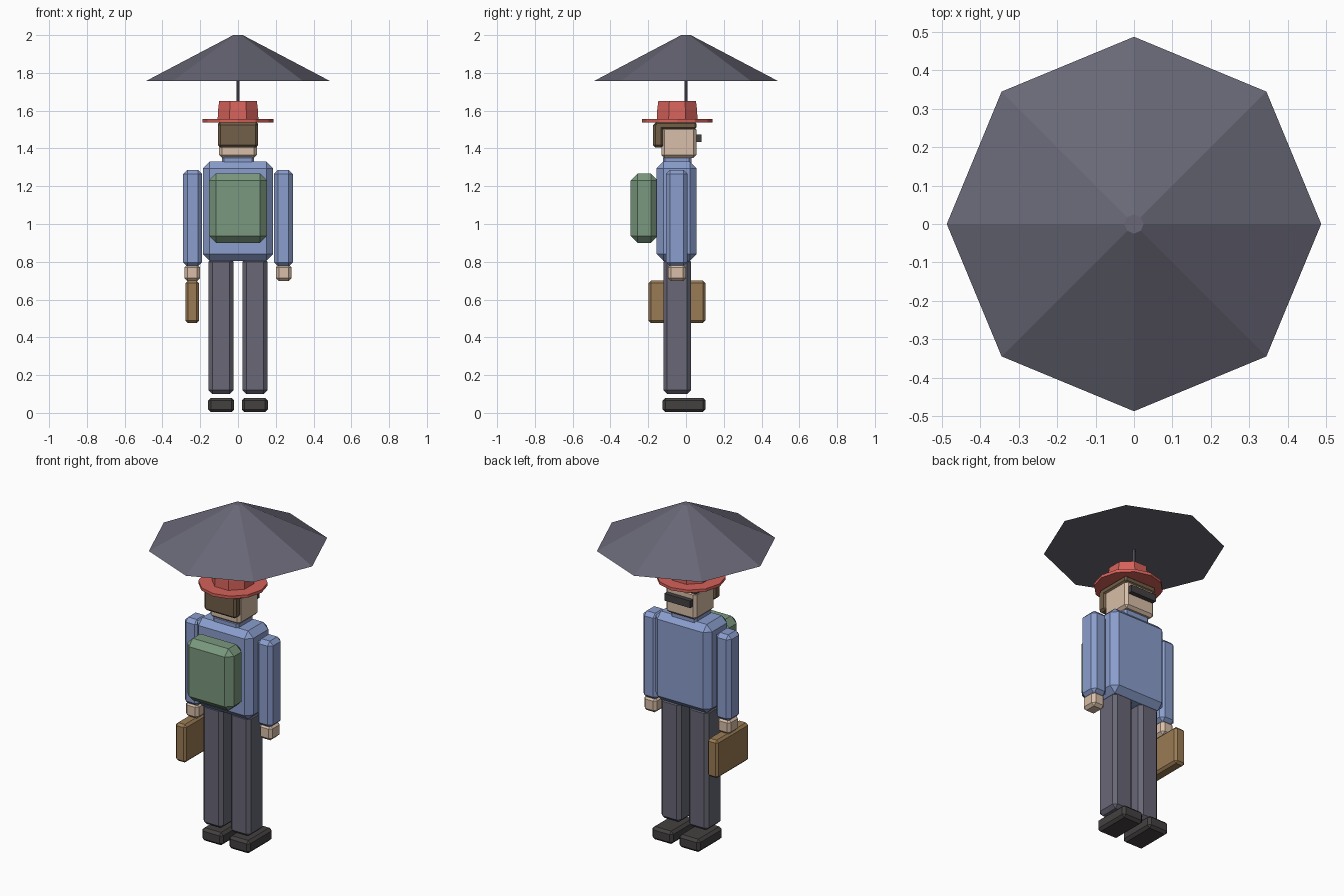
import bpy, bmesh, math

if "Cube" in bpy.data.objects:
    bpy.data.objects.remove(bpy.data.objects["Cube"])


def mat(name, rgb):
    m = bpy.data.materials.new(name)
    lin = [((c / 255 + 0.055) / 1.055) ** 2.4 for c in rgb]
    m.diffuse_color = (*lin, 1)
    m.use_nodes = True
    m.node_tree.nodes["Principled BSDF"].inputs["Base Color"].default_value = m.diffuse_color
    return m


BLUE = mat("blue cloth", (138, 157, 205))
GREY = mat("dark grey cloth", (104, 103, 118))
SKIN = mat("skin", (216, 190, 168))
RED = mat("red felt", (214, 98, 90))
GREEN = mat("green canvas", (122, 152, 126))
TAN = mat("tan leather", (154, 123, 84))
BROWN = mat("brown hair", (114, 94, 72))
BLACK = mat("black leather", (68, 64, 64))


def finish(name, bm, material):
    bmesh.ops.recalc_face_normals(bm, faces=bm.faces)
    me = bpy.data.meshes.new(name)
    bm.to_mesh(me)
    bm.free()
    me.materials.append(material)
    ob = bpy.data.objects.new(name, me)
    bpy.context.collection.objects.link(ob)
    return ob


def box(name, xs, ys, zs, bevel, material):
    """Box between given limits, with one chamfer on all edges."""
    bm = bmesh.new()
    bmesh.ops.create_cube(bm, size=1)
    for v in bm.verts:
        for i, (a, b) in enumerate((xs, ys, zs)):
            v.co[i] = (a + b) / 2 + v.co[i] * (b - a)
    if bevel:
        bmesh.ops.bevel(bm, geom=bm.edges[:], offset=bevel, segments=1, affect='EDGES')
    return finish(name, bm, material)


def lathe(name, profile, sides, material, y=0, turn=0):
    """Closed stack of rings from (radius, z) pairs."""
    bm = bmesh.new()
    rings = [[bm.verts.new((r * math.cos(turn + math.tau * k / sides),
                            y + r * math.sin(turn + math.tau * k / sides), z))
              for k in range(sides)] for r, z in profile]
    for lo, hi in zip(rings, rings[1:]):
        for k in range(sides):
            n = (k + 1) % sides
            bm.faces.new((lo[k], lo[n], hi[n], hi[k]))
    bm.faces.new(rings[0])
    bm.faces.new(rings[-1])
    return finish(name, bm, material)


# Body
box("torso", (-.185, .185), (-.155, .055), (.805, 1.33), .035, BLUE)
box("collar", (-.085, .085), (-.122, .028), (1.31, 1.362), .012, BLUE)
box("head", (-.1, .1), (-.13, .055), (1.35, 1.515), .015, SKIN)

# Limbs on both sides
for side, s in (("left", -1), ("right", 1)):
    def span(a, b):
        return sorted((s * a, s * b))
    box(side + "_arm", span(.19, .29), (-.106, .008), (.775, 1.287), .022, BLUE)
    box(side + "_hand", span(.2, .284), (-.096, .0), (.697, .785), .016, SKIN)
    box(side + "_leg", span(.024, .156), (-.12, .026), (.1, .82), .02, GREY)
    box(side + "_shoe", span(.02, .158), (-.124, .104), (.004, .08), .015, BLACK)

# Hair and glasses
box("hair_back", (-.105, .105), (-.174, -.12), (1.405, 1.535), .012, BROWN)
box("hair_top", (-.105, .105), (-.165, .055), (1.503, 1.54), .008, BROWN)
box("glasses", (-.085, .085), (.05, .082), (1.433, 1.475), 0, BLACK)

# Hat
lathe("hat_brim", [(.187, 1.538), (.187, 1.555)], 12, RED, -.047)
lathe("hat_crown", [(.117, 1.55), (.114, 1.605), (.108, 1.65)], 8, RED, -.047, math.pi / 8)

# Umbrella
lathe("umbrella_shaft", [(.009, 1.62), (.009, 1.77)], 8, GREY)
lathe("umbrella_canopy", [(.487, 1.757), (.025, 2.0)], 8, GREY)

# Luggage
box("backpack", (-.153, .153), (-.293, -.15), (.9, 1.267), .036, GREEN)
box("briefcase", (-.277, -.207), (-.198, .102), (.475, .7), .013, TAN)
